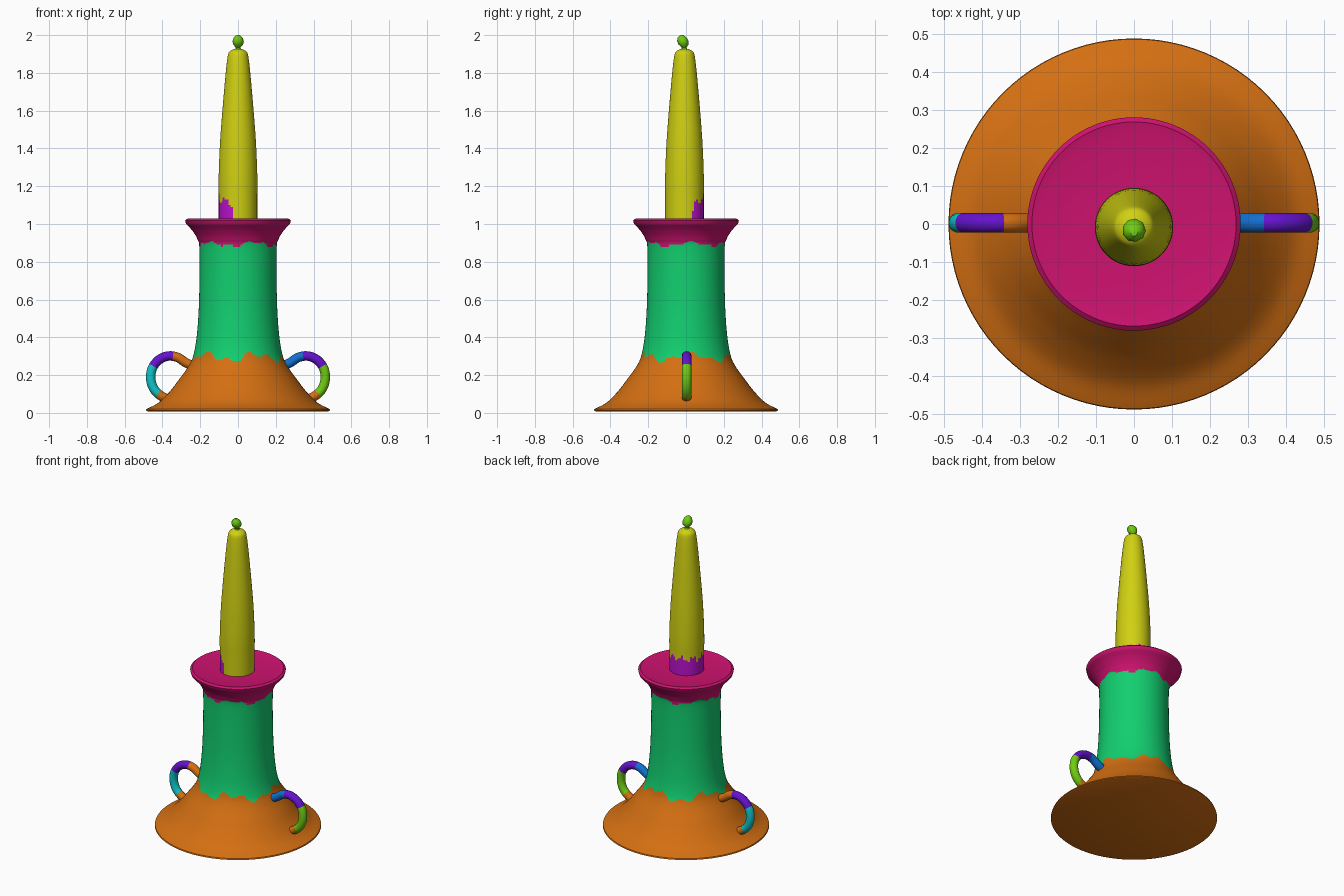
import bpy, bmesh, math
from mathutils import Vector

cube = bpy.data.objects.get("Cube")
if cube:
    bpy.data.objects.remove(cube, do_unlink=True)


def material(name, r, g, b):
    m = bpy.data.materials.new(name)
    m.use_nodes = True
    m.diffuse_color = (r, g, b, 1)
    m.node_tree.nodes["Principled BSDF"].inputs["Base Color"].default_value = (r, g, b, 1)
    return m


ORANGE = material("orange", 0.66, 0.16, 0.006)
GREEN = material("emerald", 0.006, 0.62, 0.16)
MAGENTA = material("magenta", 0.62, 0.006, 0.16)
YELLOW = material("yellow", 0.63, 0.63, 0.006)
PURPLE = material("purple", 0.5, 0.006, 0.62)
LEAF = material("leaf_green", 0.16, 0.6, 0.006)
INDIGO = material("indigo", 0.13, 0.006, 0.62)
BLUE = material("blue", 0.006, 0.16, 0.62)
CYAN = material("cyan", 0.006, 0.55, 0.58)


def skin(name, rings, materials, rule, angle=40):
    """Join rings of points into a closed surface and colour faces by a rule."""
    bm = bmesh.new()
    loops = [[bm.verts.new(p) for p in ring] for ring in rings]
    n = len(rings[0])
    for a, b in zip(loops, loops[1:]):
        for i in range(n):
            j = (i + 1) % n
            bm.faces.new((a[i], a[j], b[j], b[i]))
    bm.faces.new(loops[0][::-1])
    bm.faces.new(loops[-1])
    bmesh.ops.recalc_face_normals(bm, faces=bm.faces)
    for f in bm.faces:
        f.material_index = materials.index(rule(f.calc_center_median()))
    mesh = bpy.data.meshes.new(name)
    bm.to_mesh(mesh)
    bm.free()
    for m in materials:
        mesh.materials.append(m)
    obj = bpy.data.objects.new(name, mesh)
    bpy.context.collection.objects.link(obj)
    bpy.ops.object.select_all(action='DESELECT')
    obj.select_set(True)
    bpy.context.view_layer.objects.active = obj
    bpy.ops.object.shade_smooth_by_angle(angle=math.radians(angle))
    return obj


def smooth_path(points, steps):
    """Catmull-Rom curve through the points."""
    pts = [Vector(p) for p in points]
    pts = [2 * pts[0] - pts[1]] + pts + [2 * pts[-1] - pts[-2]]
    out = []
    for a, b, c, d in zip(pts, pts[1:], pts[2:], pts[3:]):
        for k in range(steps):
            t = k / steps
            out.append(0.5 * (2 * b + (c - a) * t + (2 * a - 5 * b + 4 * c - d) * t ** 2
                              + (3 * b - a - 3 * c + d) * t ** 3))
    return out + [pts[-2]]


def lathe_rings(profile, sides, y=0, lean=0):
    z0 = profile[0][1]
    return [[(r * math.cos(math.tau * i / sides),
              y + lean * (z - z0) + r * math.sin(math.tau * i / sides), z)
             for i in range(sides)] for r, z in profile]


# Holder: flared base, column and rim with ragged colour borders
def holder_rule(c):
    a = math.atan2(c.y, c.x)
    wave = 0.6 * math.sin(5 * a + 1) + 0.4 * math.sin(13 * a)
    if c.z < 0.295 + 0.03 * wave:
        return ORANGE
    return GREEN if c.z < 0.895 + 0.017 * wave else MAGENTA


side = smooth_path([(0.485, 0.02), (0.42, 0.055), (0.36, 0.115), (0.31, 0.18), (0.26, 0.25),
                    (0.235, 0.31), (0.217, 0.42), (0.206, 0.6), (0.204, 0.86),
                    (0.215, 0.92), (0.242, 0.965), (0.275, 1.0)], 7)
holder = [(0.478, 0.008), (0.487, 0.012)] + [tuple(p) for p in side]
holder += [(0.28, 1.018), (0.268, 1.028), (0.24, 1.022), (0.09, 1.02)]
skin("candle_holder", lathe_rings(holder, 96), [ORANGE, GREEN, MAGENTA], holder_rule)


# Candle: tapered, with a purple patch around the back of its foot
def candle_rule(c):
    a = math.atan2(c.y, c.x) - math.radians(139)
    a = math.atan2(math.sin(a), math.cos(a))
    top = 1.125 + 0.015 * math.sin(9 * a) + 0.008 * math.sin(23 * a)
    inside = abs(a) < math.radians(118) - 2.5 * max(0, c.z - 1.06)
    return PURPLE if inside and c.z < top else YELLOW


candle = [(0.102, 1.01 + 0.01 * k) for k in range(16)]
candle += [tuple(p) for p in smooth_path(
    [(0.103, 1.2), (0.101, 1.3), (0.094, 1.45), (0.081, 1.62), (0.066, 1.79),
     (0.055, 1.885), (0.045, 1.912), (0.02, 1.927)], 3)]
skin("candle", lathe_rings(candle, 48, -0.008), [YELLOW, PURPLE], candle_rule)

# Wick flame: small leaning bud
flame = [(0.018, 1.915), (0.013, 1.935), (0.027, 1.95), (0.031, 1.968), (0.024, 1.987), (0.009, 2.0)]
skin("flame", lathe_rings(flame, 9, -0.006, -0.2), [LEAF], lambda c: LEAF)

# Handles: bent tubes, banded by direction around the loop
path = smooth_path([(0.235, 0.245), (0.28, 0.268), (0.32, 0.294), (0.37, 0.301), (0.42, 0.28),
                    (0.454, 0.235), (0.462, 0.18), (0.447, 0.13), (0.415, 0.095), (0.37, 0.07)], 4)


def handle(name, sign, upper, outer):
    rings = []
    for i, p in enumerate(path):
        t = (path[min(i + 1, len(path) - 1)] - path[max(i - 1, 0)]).normalized()
        ring = []
        for k in range(14):
            a = math.tau * k / 14
            off = 0.025 * math.cos(a)
            ring.append((sign * (p.x - t.y * off), 0.003 + 0.026 * math.sin(a), p.y + t.x * off))
        rings.append(ring)

    def rule(c):
        a = math.degrees(math.atan2(c.z - 0.2, abs(c.x) - 0.37))
        if a > 103 or a < -170:
            return upper
        if a > 32:
            return INDIGO
        return outer if a > -62 else ORANGE

    skin(name, rings, list(dict.fromkeys([upper, INDIGO, outer, ORANGE])), rule)


handle("left_handle", 1, BLUE, LEAF)
handle("right_handle", -1, ORANGE, CYAN)
